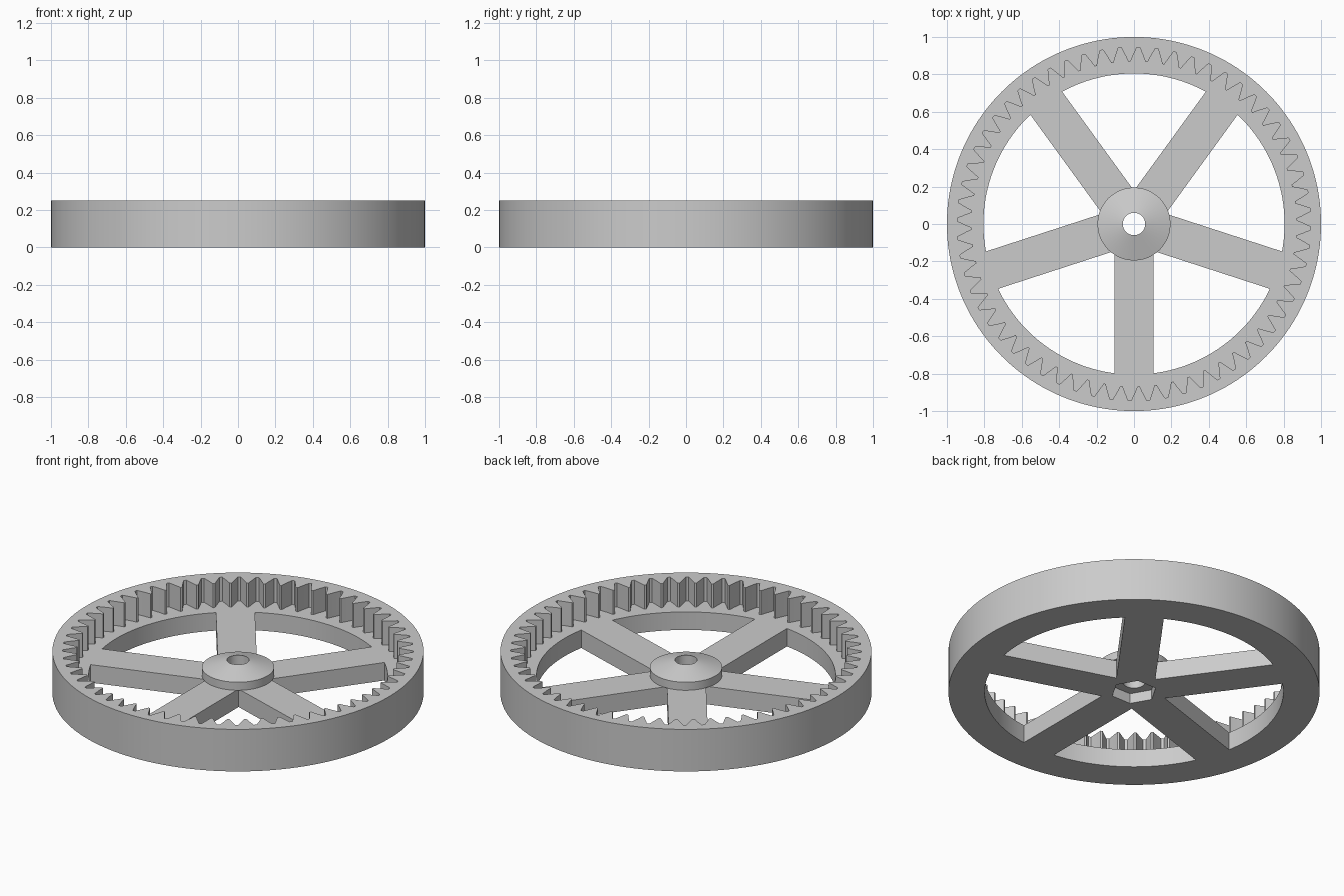
import bpy
import bmesh
from math import sin, cos, pi, radians, asin

if "Cube" in bpy.data.objects:
    bpy.data.objects.remove(bpy.data.objects["Cube"], do_unlink=True)

RIM, HEIGHT, PLATE = 1.0, 0.25, 0.107
WINDOW, SPOKE, BORE = 0.805, 0.105, 0.06
HUB, HUB_EDGE, HUB_TOP = 0.195, 0.155, 0.197
TEETH, SPOKES, SEGMENTS = 60, 5, 160

grey = bpy.data.materials.new("light grey")
grey.use_nodes = True
colour = (0.6, 0.6, 0.6, 1)
grey.diffuse_color = colour
grey.node_tree.nodes["Principled BSDF"].inputs["Base Color"].default_value = colour


def polar(r, a):
    return r * cos(a), r * sin(a)


def circle(r, n=SEGMENTS):
    return [polar(r, 2 * pi * i / n) for i in range(n)]


def add_object(name, bm):
    bmesh.ops.recalc_face_normals(bm, faces=bm.faces)
    mesh = bpy.data.meshes.new(name)
    bm.to_mesh(mesh)
    bm.free()
    mesh.materials.append(grey)
    obj = bpy.data.objects.new(name, mesh)
    bpy.context.collection.objects.link(obj)
    return obj


def prism(name, outlines, z0, z1):
    """Extrude each closed outline from z0 to z1."""
    bm = bmesh.new()
    for outline in outlines:
        low = [bm.verts.new((x, y, z0)) for x, y in outline]
        high = [bm.verts.new((x, y, z1)) for x, y in outline]
        bm.faces.new(low[::-1])
        bm.faces.new(high)
        for i in range(len(low)):
            j = (i + 1) % len(low)
            bm.faces.new((low[i], low[j], high[j], high[i]))
    return add_object(name, bm)


def activate(obj):
    bpy.ops.object.select_all(action='DESELECT')
    obj.select_set(True)
    bpy.context.view_layer.objects.active = obj


def carve(obj, cutter):
    cutter.hide_render = True
    mod = obj.modifiers.new("cut", 'BOOLEAN')
    mod.operation, mod.solver, mod.object = 'DIFFERENCE', 'EXACT', cutter
    activate(obj)
    bpy.ops.object.modifier_apply(modifier=mod.name)
    bpy.data.objects.remove(cutter, do_unlink=True)


def smooth(obj):
    activate(obj)
    bpy.ops.object.shade_smooth_by_angle(angle=radians(25))


# Internal gear outline: one tooth gap repeated around the ring
pitch = 2 * pi / TEETH
half = [(0.08, 0.945), (0.17, 0.925), (0.29, 0.9), (0.39, 0.878), (0.44, 0.868)]
gap = [(-f, r) for f, r in reversed(half)] + half
gear = [polar(r, (k + f) * pitch - radians(1.4))
        for k in range(TEETH) for f, r in gap]

# Window outlines between the spokes
windows = []
step = 2 * pi / SPOKES
margin = asin(SPOKE / WINDOW)
for k in range(SPOKES):
    start = -pi / 2 + k * step
    arc = [polar(WINDOW, start + margin + (step - 2 * margin) * i / 28)
           for i in range(29)]
    windows.append([polar(SPOKE / sin(step / 2), start + step / 2)] + arc)

# Spoked ring gear
wheel = prism("spoked_ring_gear", [circle(RIM)], 0, HEIGHT)
carve(wheel, prism("gear_cutter", [gear], PLATE, HEIGHT + 0.1))
carve(wheel, prism("window_cutter", windows, -0.1, HEIGHT))
carve(wheel, prism("bore_cutter", [circle(BORE, 48)], -0.1, HEIGHT))
carve(wheel, prism("nut_pocket_cutter", [circle(0.124, 6)], -0.1, 0.06))
smooth(wheel)

# Conical hub with a bore
bm = bmesh.new()
profile = [(BORE, PLATE), (HUB, PLATE), (HUB, HUB_EDGE), (BORE, HUB_TOP)]
verts = [bm.verts.new((r, 0, z)) for r, z in profile]
edges = [bm.edges.new((verts[i - 1], verts[i])) for i in range(len(verts))]
bmesh.ops.spin(bm, geom=verts + edges, cent=(0, 0, 0), axis=(0, 0, 1),
               angle=2 * pi, steps=48, use_merge=True)
bmesh.ops.remove_doubles(bm, verts=bm.verts, dist=0.0001)
hub = add_object("hub", bm)
activate(hub)
bpy.ops.object.shade_smooth_by_angle(angle=radians(15))
